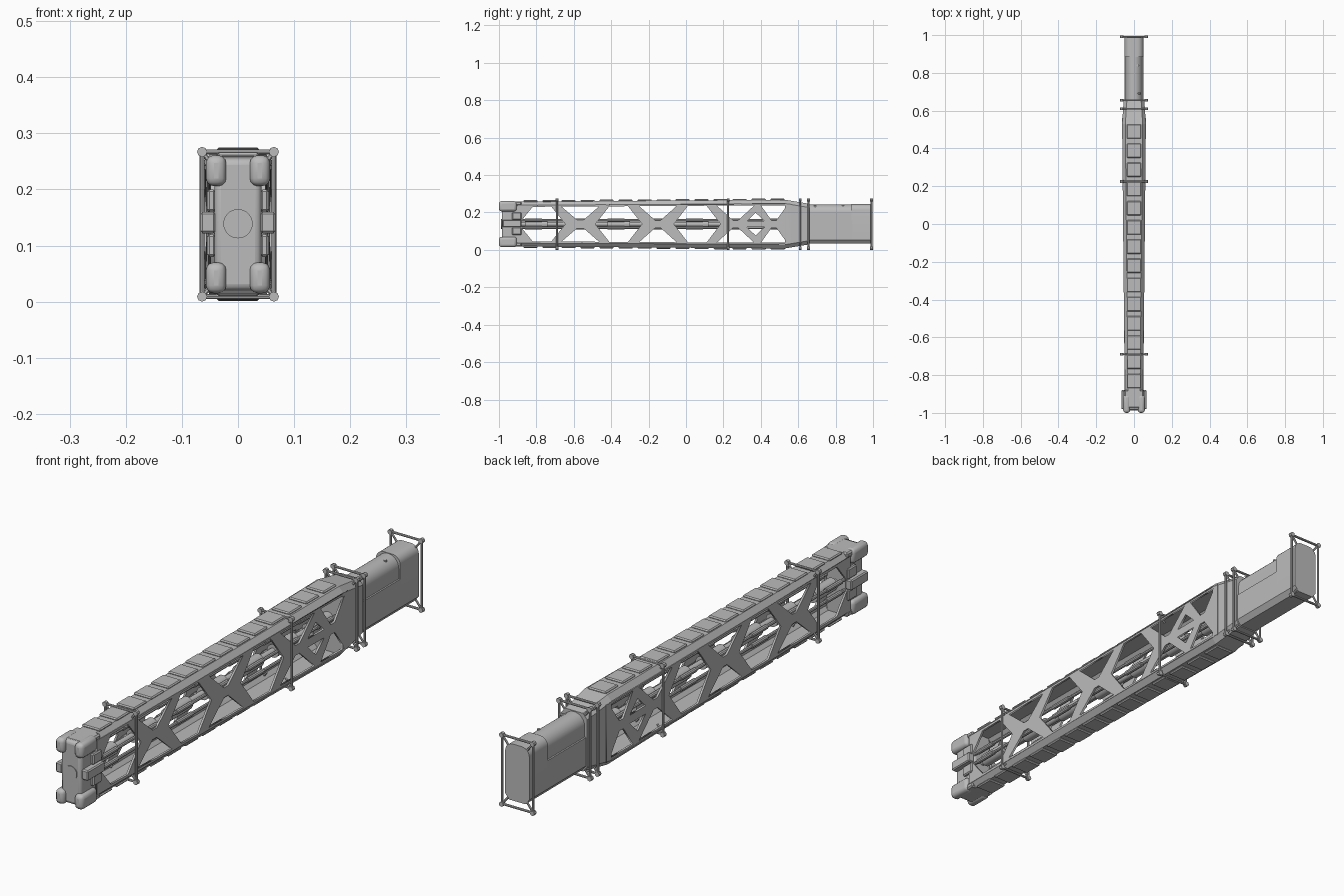
import bpy, bmesh, math
from mathutils import Vector, Matrix

if "Cube" in bpy.data.objects:
    bpy.data.objects.remove(bpy.data.objects["Cube"])

ZC = 0.138


def material(name, v):
    m = bpy.data.materials.new(name)
    m.diffuse_color = (v, v, v, 1)
    m.use_nodes = True
    m.node_tree.nodes["Principled BSDF"].inputs["Base Color"].default_value = m.diffuse_color
    return m


GREY = material("metal grey", 0.5)


def finish(name, bm, bevel=0.0, smooth=False, segs=1):
    bmesh.ops.recalc_face_normals(bm, faces=bm.faces)
    me = bpy.data.meshes.new(name)
    bm.to_mesh(me)
    bm.free()
    me.materials.append(GREY)
    ob = bpy.data.objects.new(name, me)
    bpy.context.collection.objects.link(ob)
    if bevel:
        mod = ob.modifiers.new("bevel", 'BEVEL')
        mod.width, mod.segments = bevel, segs
    if smooth:
        bpy.ops.object.select_all(action='DESELECT')
        ob.select_set(True)
        bpy.context.view_layer.objects.active = ob
        bpy.ops.object.shade_smooth_by_angle(angle=math.radians(35))
    return ob


def add_box(bm, x0, x1, y0, y1, z0, z1):
    m = Matrix.Translation(((x0 + x1) / 2, (y0 + y1) / 2, (z0 + z1) / 2))
    bmesh.ops.create_cube(bm, size=1, matrix=m @ Matrix.Diagonal((x1 - x0, y1 - y0, z1 - z0, 1)))


def add_rod(bm, a, b, r, n=8):
    a, b = Vector(a), Vector(b)
    d = b - a
    m = Matrix.Translation((a + b) / 2) @ d.to_track_quat('Z', 'Y').to_matrix().to_4x4()
    bmesh.ops.create_cone(bm, cap_ends=True, segments=n, radius1=r, radius2=r, depth=d.length, matrix=m)


def add_loft(bm, sections, closed=True):
    """sections: list of (y, [(x, z), ...])"""
    rings = [[bm.verts.new((x, y, z)) for x, z in pts] for y, pts in sections]
    n = len(rings[0])
    for r, s in zip(rings, rings[1:]):
        for i in range(n if closed else n - 1):
            j = (i + 1) % n
            bm.faces.new((r[i], r[j], s[j], s[i]))
    if closed:
        bm.faces.new(rings[0])
        bm.faces.new(rings[-1])


# tapering boom: half width and half height along y
def half_w(y):
    return 0.049 + 0.014 * (y + 0.9) / 1.43 if y < 0.53 else 0.063 - 0.008 * (y - 0.53) / 0.12


def half_h(y):
    return 0.12 + 0.01 * (y + 0.9) / 1.43 if y < 0.53 else 0.13 - 0.02 * (y - 0.53) / 0.12


def octagon(w, h, cx, cz):
    q = [(w, h - cz), (w - cx, h)]
    right = q + [(-x, z) for x, z in q[::-1]]
    return [(x, ZC + z) for x, z in right + [(-x, -z) for x, z in right]]


# lattice side plates: flat curve with window holes, bent onto the taper
Y0, Y1 = -0.9, 0.56
outlines = [[(Y0, -1), (Y1, -1), (Y1, 1), (Y0, 1)]]
for c in (-0.77, -0.36, 0.06):
    hexa = [(0.125, 0), (0.05, 0.9), (-0.05, 0.9), (-0.125, 0), (-0.05, -0.9), (0.05, -0.9)]
    outlines.append([(c + a, v) for a, v in hexa])
for c in (-0.565, -0.15, 0.265, 0.47):
    k = 0.07 if c > 0.4 else 0.1
    for s in (1, -1):
        outlines.append([(c - k, 0.9 * s), (c + k, 0.9 * s), (c + 0.012, 0.17 * s), (c - 0.012, 0.17 * s)])
for s in (1, -1):
    # side-pointing window between the last two crossings
    outlines.append([(0.325, 0.14 * s), (0.42, 0.14 * s), (0.372, 0.55 * s)])
cu = bpy.data.curves.new("side_lattice", 'CURVE')
cu.dimensions, cu.fill_mode, cu.extrude = '2D', 'BOTH', 0.004
for pts in outlines:
    sp = cu.splines.new('POLY')
    sp.points.add(len(pts) - 1)
    for p, (a, v) in zip(sp.points, pts):
        p.co = (a, v * 0.1, 0, 1)
    sp.use_cyclic_u = True
tmp = bpy.data.objects.new("side_lattice_helper", cu)
bpy.context.collection.objects.link(tmp)
dg = bpy.context.evaluated_depsgraph_get()
lattice = bpy.data.meshes.new_from_object(tmp.evaluated_get(dg))
bpy.data.objects.remove(tmp)
for side, label in ((1, "right"), (-1, "left")):
    bm = bmesh.new()
    bm.from_mesh(lattice)
    bmesh.ops.remove_doubles(bm, verts=bm.verts, dist=1e-5)
    for v in bm.verts:
        y, w, t = v.co
        v.co = (side * (half_w(min(y, 0.53)) - 0.004 + t), y, ZC + w * 10 * (half_h(y) - 0.018))
    finish("side_lattice_" + label, bm)

# top and bottom shells of the boom
for s, label in ((1, "top"), (-1, "bottom")):
    bm = bmesh.new()
    secs = []
    for y in (-0.92, 0.53):
        w, h = half_w(y), half_h(y)
        secs.append((y, [(x, ZC + s * z) for x, z in (
            (w, h - 0.02), (w - 0.017, h), (-w + 0.017, h), (-w, h - 0.02),
            (-w + 0.006, h - 0.022), (-w + 0.02, h - 0.007), (w - 0.02, h - 0.007), (w - 0.006, h - 0.022))]))
    add_loft(bm, secs)
    finish(label + "_shell", bm)

    # row of square pads
    bm = bmesh.new()
    for i in range(14):
        y = 0.49 - i * 0.1016
        z = ZC + s * half_h(y)
        b = 0.038
        ring = [(y - b, 0.038), (y + b, 0.038)]
        lo, hi = sorted((z - s * 0.003, z + s * 0.007))
        add_box(bm, -0.038, 0.038, y - b, y + b, lo, hi)
    finish(label + "_pads", bm, bevel=0.004)

# solid collar where the boom meets the housing
bm = bmesh.new()
add_loft(bm, [(y, octagon(half_w(y), half_h(y), 0.017, 0.02)) for y in (0.53, 0.6, 0.66)])
finish("rear_collar", bm)

# inner rails, core tube and sleeves
bm = bmesh.new()
for x in (-0.038, 0.038):
    for z in (0.118, 0.158):
        add_rod(bm, (x, -0.92, z), (x, 0.55, z), 0.006, 8)
add_rod(bm, (0, -0.92, ZC), (0, 0.55, ZC), 0.012, 16)
for c in (-0.8, -0.565, -0.36, -0.15, 0.06, 0.265, 0.47):
    add_rod(bm, (0, c - 0.06, ZC), (0, c + 0.06, ZC), 0.024, 20)
    for x in (-0.038, 0.038):
        for z in (0.118, 0.158):
            add_rod(bm, (x, c - 0.06, z), (x, c + 0.03, z), 0.009, 10)
finish("inner_rails", bm, smooth=True)

# rectangular guard frames with corner knobs
for n, y in enumerate((-0.69, 0.225, 0.61, 0.655, 0.992)):
    bm = bmesh.new()
    X, Z = 0.064, 0.129
    corners = [(X, ZC + Z), (-X, ZC + Z), (-X, ZC - Z), (X, ZC - Z)]
    for i, (x, z) in enumerate(corners):
        x2, z2 = corners[(i + 1) % 4]
        add_rod(bm, (x, y, z), (x2, y, z2), 0.0045, 8)
        add_rod(bm, (x, y - 0.007, z), (x, y + 0.007, z), 0.009, 8)
        add_rod(bm, (x, y, z), (x * 0.6, y, ZC + (z - ZC) * 0.75), 0.004, 6)
    finish("guard_frame_%d" % n, bm)

# rear housing: lower trough, full rear block, exposed drum
W, ZB, ZS, ZT = 0.05, 0.034, 0.16, 0.245
bm = bmesh.new()
low = [(W, ZS), (-W, ZS), (-W, ZB + 0.02), (-W + 0.016, ZB), (W - 0.016, ZB), (W, ZB + 0.02)]
add_loft(bm, [(0.64, low), (0.89, low)])
arc = [(0.018 + 0.032 * math.cos(a), ZT - 0.032 + 0.032 * math.sin(a))
       for a in [math.pi / 2 * i / 6 for i in range(7)]]
full = arc + [(-x, z) for x, z in arc[::-1]] + low[2:]
add_loft(bm, [(0.885, full), (0.995, full)])
finish("rear_housing", bm, smooth=True)

bm = bmesh.new()
add_rod(bm, (0, 0.64, 0.199), (0, 0.89, 0.199), 0.044, 32)
add_box(bm, -0.044, 0.044, 0.64, 0.89, 0.15, 0.199)
add_rod(bm, (0.02, 0.84, 0.235), (0.02, 0.84, 0.242), 0.006, 10)
add_rod(bm, (0.012, 0.69, 0.235), (0.035, 0.69, 0.235), 0.006, 10)
finish("drum", bm, smooth=True)

# front head: centre slab, round port, corner caps, side blocks
bm = bmesh.new()
add_box(bm, -0.042, 0.042, -0.985, -0.88, 0.02, 0.256)
finish("head_slab", bm, bevel=0.012, segs=3, smooth=True)
bm = bmesh.new()
add_rod(bm, (0, -0.988, ZC + 0.001), (0, -0.95, ZC + 0.001), 0.026, 32)
finish("head_port", bm, smooth=True)
bm = bmesh.new()
for sx in (1, -1):
    for s in (1, -1):
        x0, x1 = sorted((sx * 0.021, sx * 0.057))
        z0, z1 = sorted((ZC + s * 0.068, ZC + s * 0.123))
        add_box(bm, x0, x1, -1.0, -0.905, z0, z1)
finish("head_corner_caps", bm, bevel=0.014, segs=3, smooth=True)
bm = bmesh.new()
for sx in (1, -1):
    x0, x1 = sorted((sx * 0.04, sx * 0.067))
    add_box(bm, x0, x1, -0.98, -0.88, 0.122, 0.16)
    x0, x1 = sorted((sx * 0.04, sx * 0.055))
    for z in (0.1, 0.18):
        add_box(bm, x0, x1, -0.93, -0.88, z - 0.02, z + 0.02)
finish("head_side_blocks", bm, bevel=0.004)
bm = bmesh.new()
for s in (1, -1):
    z0, z1 = sorted((ZC + s * 0.1, ZC + s * 0.12))
    add_box(bm, -0.05, 0.05, -0.975, -0.88, z0, z1)
finish("head_bridges", bm, bevel=0.005)
